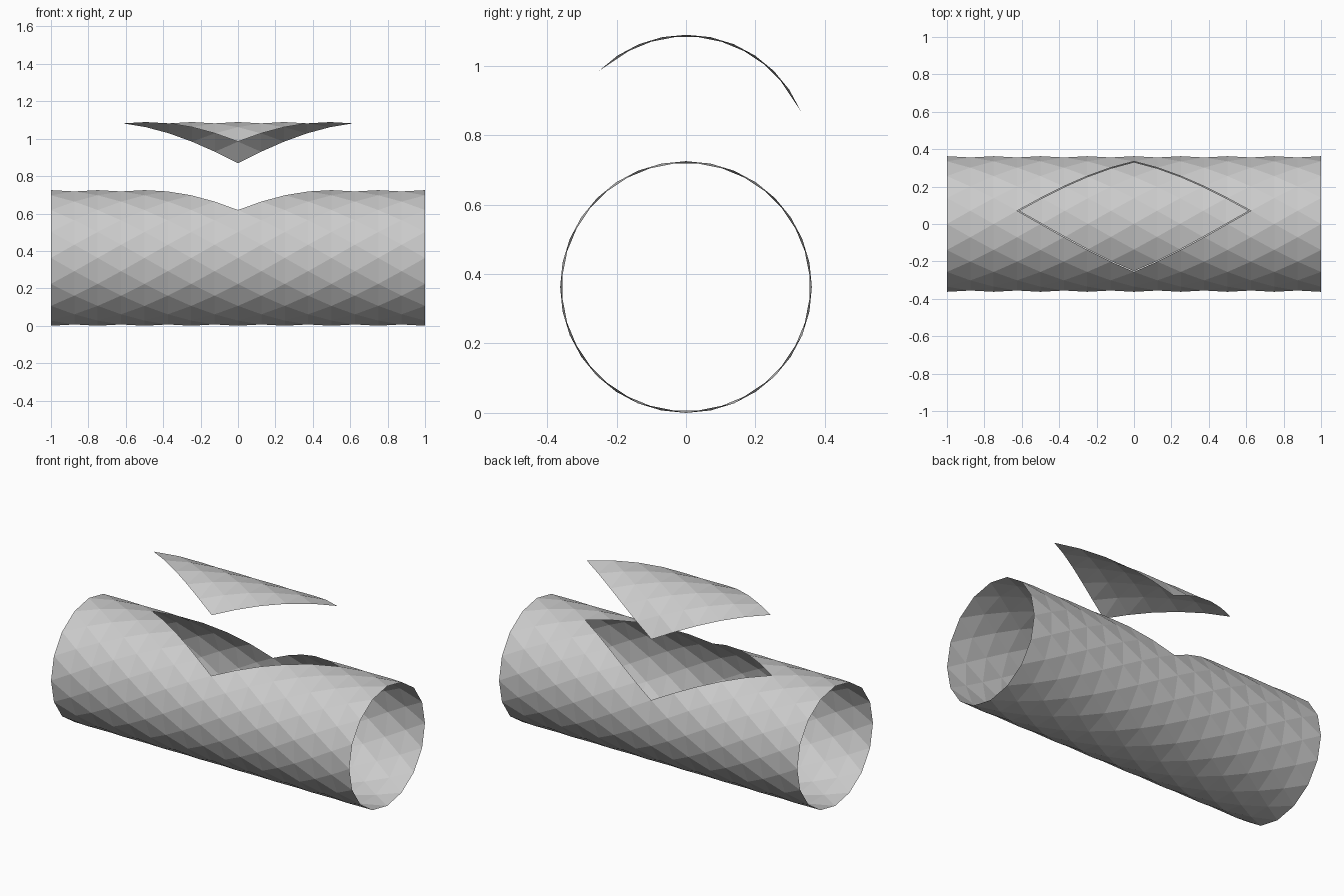
import bpy, bmesh
from math import sin, cos, pi
from mathutils import Matrix, Vector

if "Cube" in bpy.data.objects:
    bpy.data.objects.remove(bpy.data.objects["Cube"])

R = 0.3625        # tube radius
SIDES = 16        # sides of each ring
RINGS = 8         # ring steps on either side of the middle
STEP = 1 / RINGS  # spacing between rings
HALF = pi / SIDES # alternate rings are turned by this half step


def in_diamond(tri):
    # diamond centred on ring 0, one half step towards +y, five steps each way
    u = sum(t[0] for t in tri) / 3
    v = sum(t[1] for t in tri) / 3
    v = (v - 1 + SIDES) % (2 * SIDES) - SIDES
    return abs(u) + abs(v) < 5


def build(name, inside):
    bm = bmesh.new()
    verts = {}

    def vert(i, k):
        key = (i, k % (2 * SIDES))
        if key not in verts:
            a = k * HALF
            verts[key] = bm.verts.new((i * STEP, R * sin(a), R + R * cos(a)))
        return verts[key]

    # staggered rings joined by triangles
    for i in range(-RINGS, RINGS):
        for k in range(i % 2, 2 * SIDES + i % 2, 2):
            for tri in (((i, k), (i, k + 2), (i + 1, k + 1)),
                        ((i + 1, k + 1), (i, k + 2), (i + 1, k + 3))):
                if in_diamond(tri) == inside:
                    bm.faces.new([vert(*t) for t in reversed(tri)])
    bm.normal_update()
    if sum(f.normal.dot(f.calc_center_median() - Vector((f.calc_center_median().x, 0, R)))
           for f in bm.faces) < 0:
        bmesh.ops.reverse_faces(bm, faces=bm.faces[:])
    mesh = bpy.data.meshes.new(name)
    bm.to_mesh(mesh)
    bm.free()
    obj = bpy.data.objects.new(name, mesh)
    bpy.context.collection.objects.link(obj)
    return obj


# tube with a diamond opening
build("tube", False)

# cut-out panel, lifted above the opening and very slightly smaller
panel = build("lifted_panel", True)
pivot = Vector((0, 0.06, 2 * R))
panel.data.transform(Matrix.Translation(pivot + Vector((0, 0, 0.364)))
                     @ Matrix.Scale(0.985, 4) @ Matrix.Translation(-pivot))
